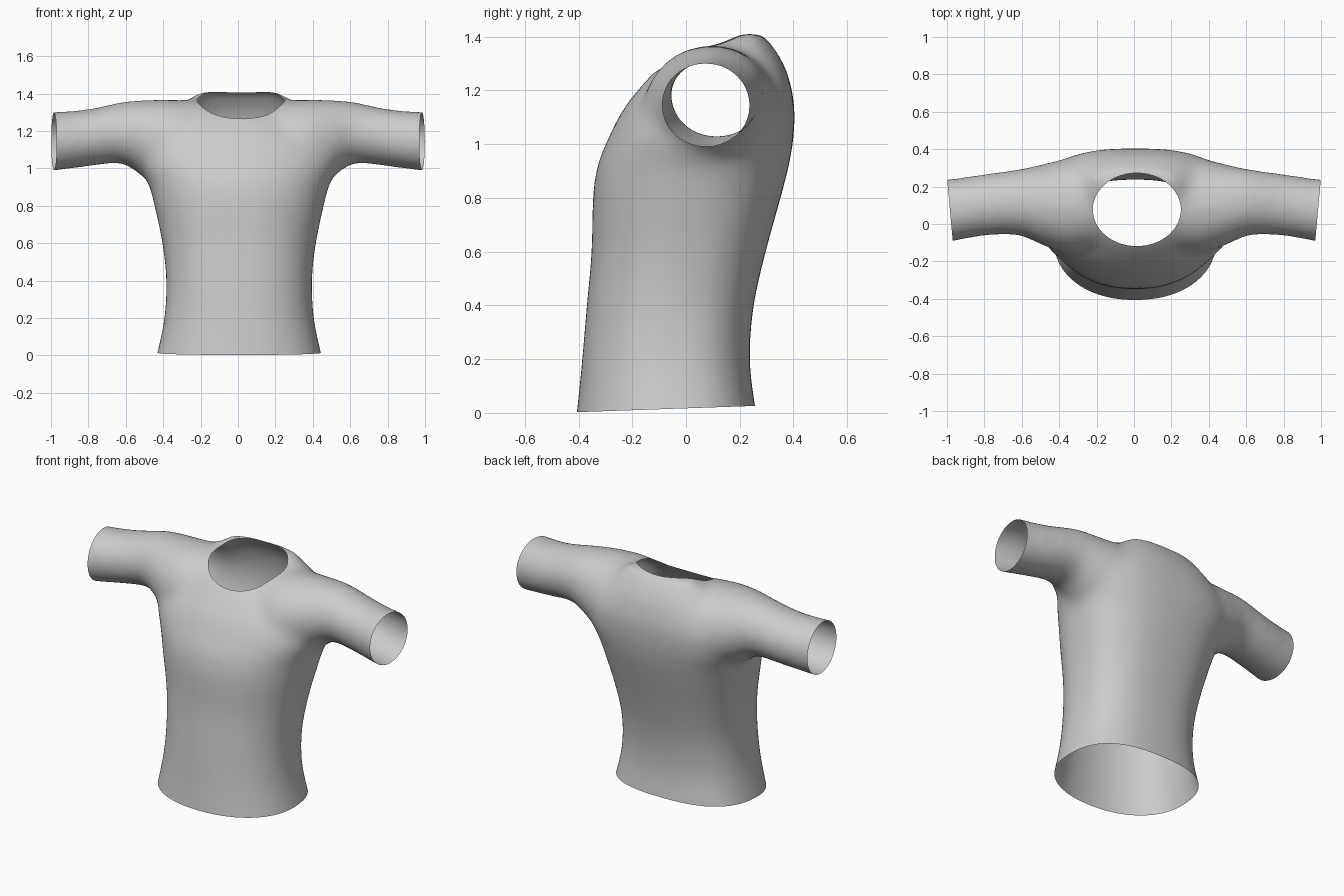
import bpy
import bmesh
from math import cos, sin, tau
from mathutils import Vector

default_cube = bpy.data.objects.get("Cube")
if default_cube:
    bpy.data.objects.remove(default_cube, do_unlink=True)

SEGMENTS = 64
STEPS = 5

# Torso stations: height, half width, front y, back y
TORSO = [
    (-.10, .47, -.42, .28), (.02, .437, -.405, .258), (.2, .40, -.387, .237),
    (.4, .39, -.37, .252), (.6, .411, -.352, .297), (.8, .453, -.347, .352),
    (.92, .485, -.33, .383), (1.02, .535, -.29, .4), (1.12, .54, -.24, .405),
    (1.2, .48, -.18, .395), (1.28, .39, -.105, .372), (1.34, .315, -.01, .34),
    (1.385, .25, .1, .306), (1.413, .21, .19, .287),
]

# Sleeve stations: distance from centre, front y, back y, bottom z, top z
SLEEVE = [
    (0, -.12, .36, .9, 1.36), (.2, -.14, .36, .88, 1.365),
    (.35, -.16, .352, .88, 1.368), (.5, -.11, .318, .95, 1.367),
    (.62, -.06, .293, 1.025, 1.356), (.8, -.064, .268, 1.01, 1.318),
    (.97, -.094, .243, .988, 1.304), (1.1, -.11, .23, .98, 1.3),
]


def interpolate(rows):
    """Smoothly fill in stations between the given ones."""
    result = []
    for i in range(len(rows) - 1):
        before, start = rows[max(i - 1, 0)], rows[i]
        end, after = rows[i + 1], rows[min(i + 2, len(rows) - 1)]
        for step in range(STEPS):
            t = step / STEPS
            result.append([
                b + (t * (c - a) + t**2 * (2 * a - 5 * b + 4 * c - d)
                     + t**3 * (3 * (b - c) + d - a)) / 2
                for a, b, c, d in zip(before, start, end, after)])
    result.append(list(rows[-1]))
    return result


def oval_point(centre, side, up, angle, lower_power, upper_power):
    """Point on an oval whose two halves may be squarer than an ellipse."""
    c, s = cos(angle), sin(angle)
    bulge = 2 / (upper_power if s > 0 else lower_power) - 1
    return (centre + side * c * max(abs(c), 1e-6) ** bulge
            + up * s * max(abs(s), 1e-6) ** bulge)


def loft(bm, centres, side_axes, up_axes, lower_power=2, upper_power=2):
    """Skin a row of ovals and close both ends."""
    rings = [[bm.verts.new(oval_point(centre, side, up, tau * k / SEGMENTS,
                                      lower_power, upper_power))
              for k in range(SEGMENTS)]
             for centre, side, up in zip(centres, side_axes, up_axes)]
    for lower, upper in zip(rings, rings[1:]):
        for k in range(SEGMENTS):
            n = (k + 1) % SEGMENTS
            bm.faces.new((lower[k], lower[n], upper[n], upper[k]))
    bm.faces.new(rings[0][::-1])
    bm.faces.new(rings[-1])


def cut_open(bm, point, normal):
    """Trim away everything on the normal side of a plane."""
    geometry = bm.verts[:] + bm.edges[:] + bm.faces[:]
    bmesh.ops.bisect_plane(bm, geom=geometry, plane_co=point,
                           plane_no=normal, clear_outer=True)


def cut_neck(bm, centre, radius_x, radius_y, lowest, sides=40):
    """Remove the upper faces inside a vertical oval column."""
    inside = [f for f in bm.faces if f.calc_center_median().z > lowest]
    for k in range(sides):
        a = tau * k / sides
        point = centre + Vector((radius_x * cos(a), radius_y * sin(a), 0))
        normal = Vector((cos(a) / radius_x, sin(a) / radius_y, 0)).normalized()
        edges = {e for f in inside for e in f.edges}
        verts = {v for f in inside for v in f.verts}
        cut = bmesh.ops.bisect_plane(bm, geom=inside + list(edges) + list(verts),
                                     plane_co=point, plane_no=normal)
        pieces = {g for g in cut["geom"] if isinstance(g, bmesh.types.BMFace)}
        pieces.update(f for f in inside if f.is_valid)
        inside = [f for f in pieces
                  if (f.calc_center_median() - point).dot(normal) < 0]
    bmesh.ops.delete(bm, geom=inside, context='FACES')


# Solid body: torso with a flatter back, and one long tube through both sleeves
bm = bmesh.new()
torso = interpolate(TORSO)
loft(bm,
     [Vector((.006, (f + b) / 2, z)) for z, w, f, b in torso],
     [Vector((w, 0, 0)) for z, w, f, b in torso],
     [Vector((0, (b - f) / 2, 0)) for z, w, f, b in torso],
     lower_power=2.15, upper_power=2.6)

half = interpolate(SLEEVE)
tube = [[-row[0]] + row[1:] for row in half[:0:-1]] + half
loft(bm,
     [Vector((x, (f + b) / 2, (lo + hi) / 2)) for x, f, b, lo, hi in tube],
     [Vector((0, (b - f) / 2, 0)) for x, f, b, lo, hi in tube],
     [Vector((0, 0, (hi - lo) / 2)) for x, f, b, lo, hi in tube])
bmesh.ops.recalc_face_normals(bm, faces=bm.faces)

mesh = bpy.data.meshes.new("shirt")
bm.to_mesh(mesh)
bm.free()
shirt = bpy.data.objects.new("shirt", mesh)
bpy.context.collection.objects.link(shirt)

# Fuse the parts and soften the armpits and shoulders
fuse = shirt.modifiers.new("fuse", 'REMESH')
fuse.mode = 'VOXEL'
fuse.voxel_size = .018
soften = shirt.modifiers.new("soften", 'SMOOTH')
soften.factor = .5
soften.iterations = 36
depsgraph = bpy.context.evaluated_depsgraph_get()
fused = bpy.data.meshes.new_from_object(shirt.evaluated_get(depsgraph))
shirt.modifiers.clear()
shirt.data = fused
fused.name = "shirt"

# Open the hem, the cuffs and the neck
bm = bmesh.new()
bm.from_mesh(fused)
cut_open(bm, Vector((0, -.4, .003)), Vector((0, .035, -1)).normalized())
for side in (-1, 1):
    cut_open(bm, Vector((side * .984, .075, 1.145)),
             Vector((side, -.09, 0)).normalized())
cut_neck(bm, Vector((.015, .077, 0)), .235, .195, lowest=1.15)
bm.to_mesh(fused)
bm.free()

# Plain grey cloth
cloth = bpy.data.materials.new("grey_cloth")
cloth.use_nodes = True
grey = (.6, .6, .6, 1)
cloth.diffuse_color = grey
cloth.node_tree.nodes["Principled BSDF"].inputs["Base Color"].default_value = grey
fused.materials.clear()
fused.materials.append(cloth)

bpy.context.view_layer.objects.active = shirt
shirt.select_set(True)
bpy.ops.object.shade_smooth_by_angle(angle=1)
